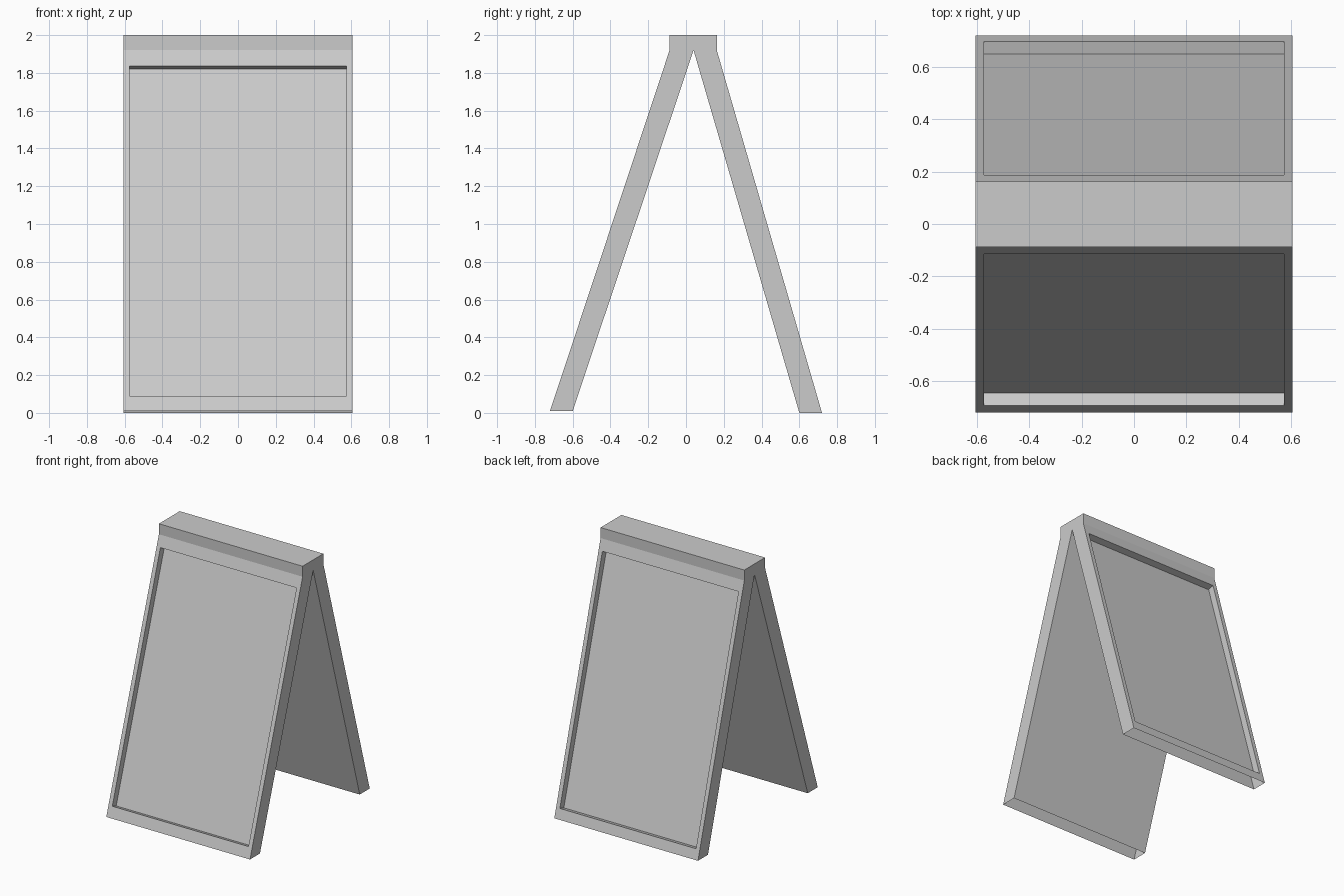
import bpy, bmesh
from mathutils import Vector

if "Cube" in bpy.data.objects:
    bpy.data.objects.remove(bpy.data.objects["Cube"])

HALF_W = 0.605

# A-shaped side profile (y, z): front leg, cap, back leg, inner apex
profile = [(-0.72, 0.01), (-0.087, 1.92), (-0.087, 2.0), (0.163, 2.0),
           (0.163, 1.92), (0.72, 0.0), (0.60, 0.0), (0.04, 1.92), (-0.60, 0.01)]

bm = bmesh.new()
side = bm.faces.new([bm.verts.new((-HALF_W, y, z)) for y, z in profile])
ext = bmesh.ops.extrude_face_region(bm, geom=[side], use_keep_orig=True)
bmesh.ops.translate(bm, vec=(2 * HALF_W, 0, 0),
                    verts=[g for g in ext["geom"] if isinstance(g, bmesh.types.BMVert)])
bmesh.ops.recalc_face_normals(bm, faces=bm.faces[:])
bm.normal_update()


def recess_panel(face, z_low, z_high, depth):
    """Sink a framed poster panel into a sloping outer face."""
    zs = sorted(face.verts, key=lambda v: v.co.z)
    slope = zs[-1].co - zs[0].co
    slope.x = 0
    slope /= slope.z                      # travel per unit of height
    bmesh.ops.inset_individual(bm, faces=[face], thickness=0.045)
    mid = face.calc_center_median().z
    for v in face.verts:
        target = z_high if v.co.z > mid else z_low
        v.co += slope * (target - v.co.z)
    bm.normal_update()
    bmesh.ops.inset_individual(bm, faces=[face], thickness=0, depth=-depth)


# Recessed panels on both outer slopes
outer = [f for f in bm.faces if 0.1 < f.normal.z < 0.9]
for f in outer:
    front = f.normal.y < 0
    recess_panel(f, 0.09 if front else 0.075, 1.837, 0.05)

# The leg bottoms are open
bottoms = [f for f in bm.faces if all(v.co.z < 0.02 for v in f.verts)]
bmesh.ops.delete(bm, geom=bottoms, context='FACES_ONLY')

mesh = bpy.data.meshes.new("sandwich_board")
bm.to_mesh(mesh)
bm.free()
board = bpy.data.objects.new("sandwich_board", mesh)
bpy.context.collection.objects.link(board)
